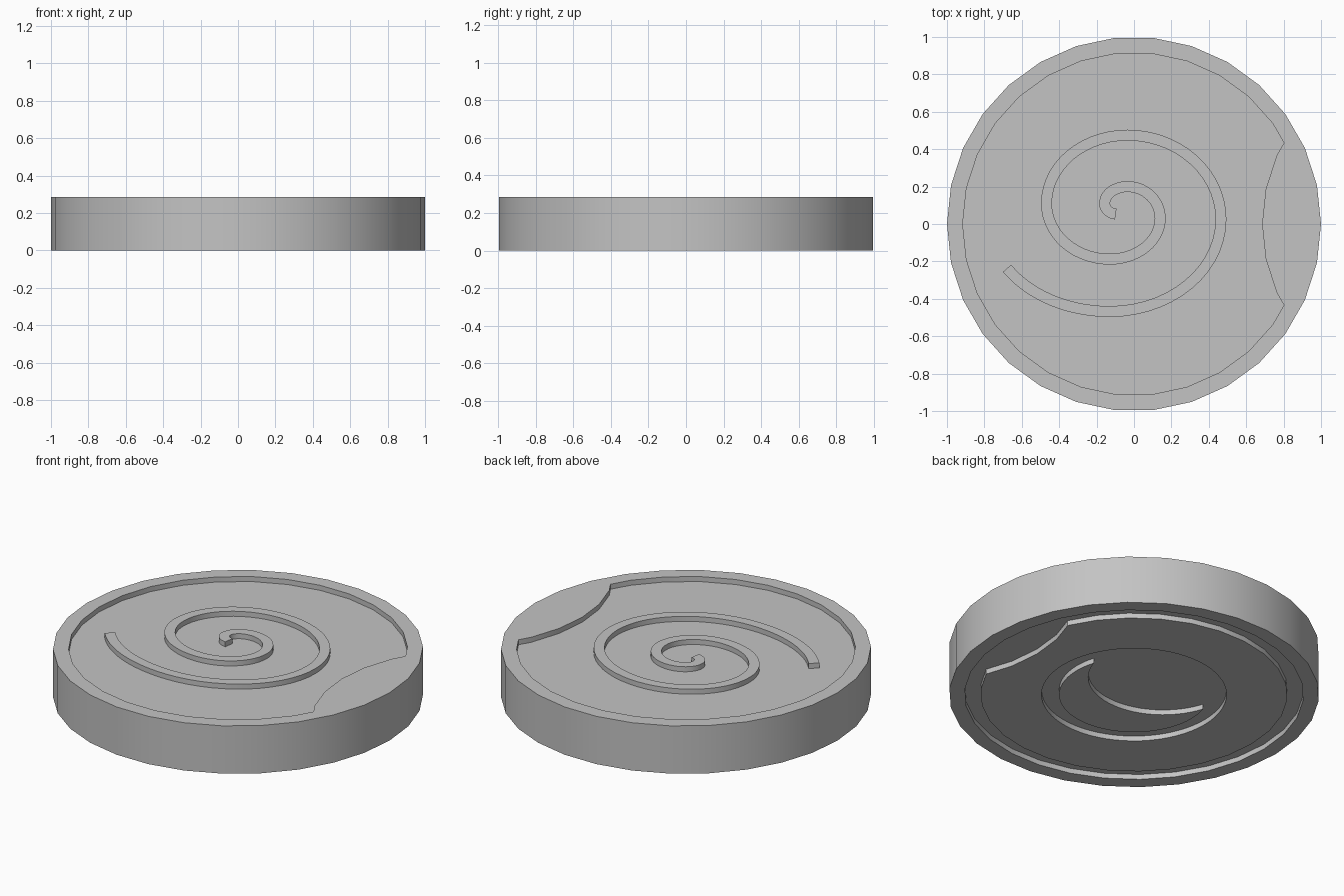
import bpy, bmesh, math
from mathutils import Vector

cube = bpy.data.objects.get("Cube")
if cube:
    bpy.data.objects.remove(cube, do_unlink=True)

HEIGHT, DEPTH = 0.285, 0.03
EMBED = 0.01

grey = bpy.data.materials.new("matte_grey")
grey.use_nodes = True
colour = (0.55, 0.55, 0.55, 1)
grey.diffuse_color = colour
grey.node_tree.nodes["Principled BSDF"].inputs["Base Color"].default_value = colour


def finish(name, bm):
    mesh = bpy.data.meshes.new(name)
    bmesh.ops.recalc_face_normals(bm, faces=bm.faces)
    bm.to_mesh(mesh)
    bm.free()
    mesh.materials.append(grey)
    obj = bpy.data.objects.new(name, mesh)
    bpy.context.collection.objects.link(obj)
    return obj


def disc(name, radius, sides, z0, z1, x=0, y=0):
    """Upright prism with a corner on +x."""
    bm = bmesh.new()
    ring = [bm.verts.new((x + radius * math.cos(math.tau * i / sides),
                          y + radius * math.sin(math.tau * i / sides), z0))
            for i in range(sides)]
    base = bm.faces.new(ring)
    top = bmesh.ops.extrude_face_region(bm, geom=[base], use_keep_orig=True)["geom"]
    bmesh.ops.translate(bm, vec=(0, 0, z1 - z0),
                        verts=[g for g in top if isinstance(g, bmesh.types.BMVert)])
    return finish(name, bm)


def cut(target, cutter):
    """Subtract the cutter, then discard it."""
    cutter.hide_render = True
    mod = target.modifiers.new("cut", 'BOOLEAN')
    mod.operation, mod.solver, mod.object = 'DIFFERENCE', 'EXACT', cutter
    graph = bpy.context.evaluated_depsgraph_get()
    mesh = bpy.data.meshes.new_from_object(target.evaluated_get(graph))
    target.modifiers.clear()
    target.data = mesh
    bpy.data.objects.remove(cutter, do_unlink=True)


def notch():
    return disc("notch_cutter", 0.9, 30, -1, 1, x=1.585)


# Main disc, recessed on both faces; the notch leaves a bump on the top rim
body = disc("body", 1, 30, 0, HEIGHT)
recess = disc("recess_cutter", 0.916, 30, HEIGHT - DEPTH, HEIGHT + 0.1)
cut(recess, notch())
cut(body, recess)
cut(body, disc("underside_cutter", 0.916, 30, -0.1, DEPTH))

# Underside plate with side notch and round recess
plate = disc("underside_plate", 0.83, 30, 0, DEPTH + EMBED)
cut(plate, notch())
cut(plate, disc("round_cutter", 0.5, 64, -1, 1))

# Raised crescent in the round recess
crescent = disc("underside_crescent", 0.405, 64, 0, DEPTH + EMBED)
cut(crescent, disc("crescent_cutter", 0.405, 64, -1, 1, y=0.245))

# Spiral centreline: quarter ellipses joining its extreme points
turns = [(-0.13, -0.468), (0.465, 0.025), (-0.035, 0.475), (-0.468, 0.11),
         (-0.13, -0.188), (0.14, 0.03), (-0.035, 0.2), (-0.157, 0.11)]
STEPS = 14
path = []


def quarter(a, b, flat_start, t0=0.0, t1=1.0):
    cx, cy = (a[0], b[1]) if flat_start else (b[0], a[1])
    for i in range(STEPS):
        t = (t0 + (t1 - t0) * i / STEPS) * math.pi / 2
        s, c = math.sin(t), math.cos(t)
        if flat_start:
            path.append(Vector((cx + (b[0] - cx) * s, cy + (a[1] - cy) * c)))
        else:
            path.append(Vector((cx + (a[0] - cx) * c, cy + (b[1] - cy) * s)))


quarter((-0.78, 0.03), turns[0], False, 0.36)
for i in range(len(turns) - 1):
    quarter(turns[i], turns[i + 1], i % 2 == 0)
quarter(turns[-1], (-0.09, 0.053), False)

# Raised spiral band
bm = bmesh.new()
half = 0.029
rows = []
for i, p in enumerate(path):
    d = (path[min(i + 1, len(path) - 1)] - path[max(i - 1, 0)]).normalized()
    n = Vector((-d.y, d.x)) * half
    rows.append([bm.verts.new((*q, HEIGHT - DEPTH - EMBED)) for q in (p + n, p - n)])
strip = [bm.faces.new((a[0], a[1], b[1], b[0])) for a, b in zip(rows, rows[1:])]
top = bmesh.ops.extrude_face_region(bm, geom=strip, use_keep_orig=True)["geom"]
bmesh.ops.translate(bm, vec=(0, 0, DEPTH + EMBED),
                    verts=[g for g in top if isinstance(g, bmesh.types.BMVert)])
spiral = finish("top_spiral", bm)

# Smooth the walls, keep the rims sharp
bpy.ops.object.select_all(action='DESELECT')
for obj in (body, plate, crescent, spiral):
    obj.select_set(True)
bpy.context.view_layer.objects.active = body
bpy.ops.object.shade_smooth_by_angle(angle=math.radians(30))
